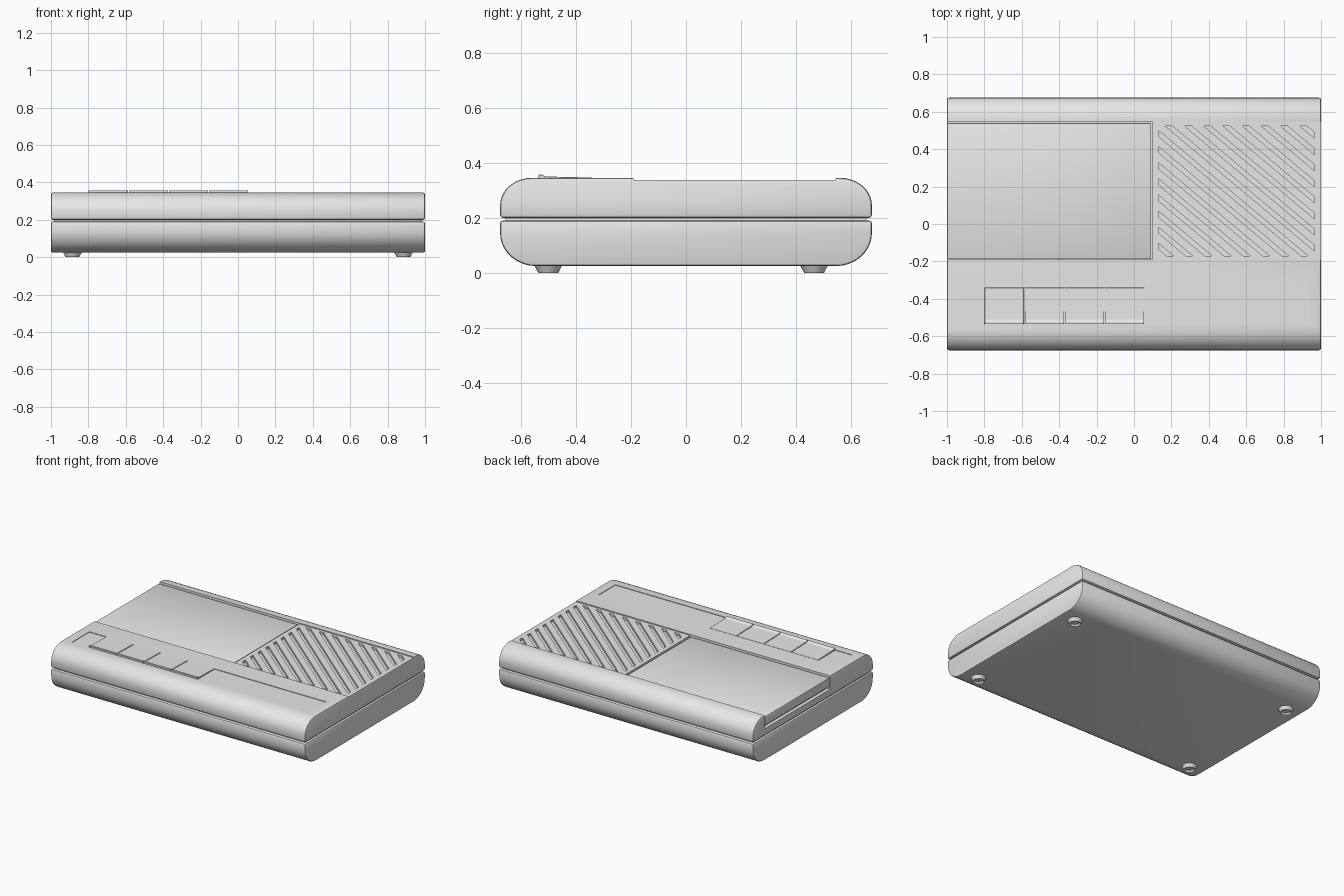
import bpy, bmesh, math
from mathutils import Vector

cube = bpy.data.objects.get("Cube")
if cube:
    bpy.data.objects.remove(cube, do_unlink=True)

grey = bpy.data.materials.new("plain_grey")
grey.use_nodes = True
COLOUR = (0.8, 0.8, 0.8, 1)
grey.diffuse_color = COLOUR
grey.node_tree.nodes["Principled BSDF"].inputs["Base Color"].default_value = COLOUR


def add_object(name, bm):
    bmesh.ops.recalc_face_normals(bm, faces=bm.faces)
    mesh = bpy.data.meshes.new(name)
    bm.to_mesh(mesh)
    bm.free()
    ob = bpy.data.objects.new(name, mesh)
    bpy.context.collection.objects.link(ob)
    mesh.materials.append(grey)
    return ob


def extrude_x(name, profile, x0, x1):
    """Solid from a (y, z) outline swept along x."""
    bm = bmesh.new()
    face = bm.faces.new([bm.verts.new((x0, y, z)) for y, z in profile])
    out = bmesh.ops.extrude_face_region(bm, geom=[face])
    moved = [v for v in out["geom"] if isinstance(v, bmesh.types.BMVert)]
    bmesh.ops.translate(bm, verts=moved, vec=(x1 - x0, 0, 0))
    return add_object(name, bm)


def box(name, x0, x1, y0, y1, z0, z1):
    return extrude_x(name, [(y0, z0), (y1, z0), (y1, z1), (y0, z1)], x0, x1)


def activate(ob):
    bpy.ops.object.select_all(action="DESELECT")
    ob.select_set(True)
    bpy.context.view_layer.objects.active = ob


def apply_modifier(ob, mod):
    activate(ob)
    bpy.ops.object.modifier_apply(modifier=mod.name)


def bevel(ob, width, segments=2):
    mod = ob.modifiers.new("bevel", "BEVEL")
    mod.width, mod.segments = width, segments
    mod.limit_method, mod.angle_limit = "ANGLE", math.radians(40)
    apply_modifier(ob, mod)


def cut(ob, *extents):
    cutter = box("cutter", *extents)
    mod = ob.modifiers.new("cut", "BOOLEAN")
    mod.operation, mod.solver, mod.object = "DIFFERENCE", "EXACT", cutter
    apply_modifier(ob, mod)
    bpy.data.objects.remove(cutter, do_unlink=True)


def smooth(ob):
    activate(ob)
    bpy.ops.object.shade_smooth_by_angle(angle=math.radians(30))


def shell_profile(z_seam, z_end, ry, rz, half=0.675, steps=10):
    """Straight at the seam, rounded front and back at the far side."""
    sign = 1 if z_end > z_seam else -1
    arc = []
    for i in range(steps + 1):
        a = math.pi / 2 * i / steps
        arc.append((half - ry + ry * math.cos(a), z_end - sign * rz * (1 - math.sin(a))))
    side = [(half, z_seam)] + arc
    return side + [(-y, z) for y, z in reversed(side)]


# Case halves and the recessed seam between them
lower = extrude_x("lower_case", shell_profile(0.19, 0.025, 0.13, 0.12), -1, 1)
bevel(lower, 0.01)
smooth(lower)
box("seam_band", -0.985, 0.985, -0.655, 0.655, 0.17, 0.22)

upper = extrude_x("upper_case", shell_profile(0.2, 0.345, 0.115, 0.1), -1, 1)
bevel(upper, 0.01)
BACK, FRONT, SPLIT = 0.545, -0.19, 0.1
cut(upper, -1.1, SPLIT, FRONT, BACK, 0.25, 0.5)           # lid well
cut(upper, SPLIT - 0.01, 1.1, FRONT, BACK, 0.338, 0.5)    # speaker step
cut(upper, 0.13, 0.965, -0.17, 0.525, 0.322, 0.5)         # grille recess
cut(upper, -0.93, 0.93, -0.535, -0.34, 0.341, 0.5)        # key panel recess
smooth(upper)

# Cassette lid with a shadow gap below its side edge
box("lid_base", -0.975, SPLIT - 0.02, FRONT + 0.01, BACK - 0.01, 0.245, 0.29)
lid = box("cassette_lid", -1, SPLIT - 0.008, FRONT + 0.005, BACK - 0.005, 0.27, 0.334)
bevel(lid, 0.006)
smooth(lid)

# Diagonal speaker ribs, trimmed to the grille rectangle
angle = math.radians(-40)
along = Vector((math.cos(angle), math.sin(angle), 0))
across = Vector((-along.y, along.x, 0))
x0, x1, y0, y1 = 0.13, 0.965, -0.17, 0.525
centre = Vector(((x0 + x1) / 2, (y0 + y1) / 2, 0))
limits = [((x0, 0, 0), (-1, 0, 0)), ((x1, 0, 0), (1, 0, 0)),
          ((0, y0, 0), (0, -1, 0)), ((0, y1, 0), (0, 1, 0))]
ribs = bmesh.new()
for i in range(-8, 9):
    middle = centre + across * i * 0.066
    corners = [middle + along * s + across * t
               for s, t in ((-1, -0.021), (1, -0.021), (1, 0.021), (-1, 0.021))]
    face = ribs.faces.new([ribs.verts.new(c + Vector((0, 0, 0.32))) for c in corners])
for point, normal in limits:
    bmesh.ops.bisect_plane(ribs, geom=ribs.verts[:] + ribs.edges[:] + ribs.faces[:],
                           plane_co=point, plane_no=normal, clear_outer=True)
out = bmesh.ops.extrude_face_region(ribs, geom=ribs.faces[:])
bmesh.ops.translate(ribs, vec=(0, 0, 0.018),
                    verts=[v for v in out["geom"] if isinstance(v, bmesh.types.BMVert)])
add_object("speaker_ribs", ribs)

# Four piano keys with raised front lips
key_outline = [(-0.535, 0.335), (-0.34, 0.335), (-0.34, 0.346),
               (-0.51, 0.35), (-0.525, 0.357), (-0.535, 0.357)]
pitch = 0.214
for i in range(4):
    left = -0.8 + i * pitch
    key = extrude_x("key_%d" % (i + 1), key_outline, left + 0.002, left + pitch - 0.002)
    bevel(key, 0.0015, 1)

# Tapered feet with hollow undersides
for x in (-0.885, 0.885):
    for y in (-0.5, 0.465):
        bm = bmesh.new()
        bmesh.ops.create_cone(bm, cap_ends=True, segments=24, radius1=0.036,
                              radius2=0.052, depth=0.03)
        bmesh.ops.translate(bm, verts=bm.verts, vec=(x, y, 0.015))
        bm.normal_update()
        sole = [f for f in bm.faces if f.normal.z < -0.9]
        bmesh.ops.inset_region(bm, faces=sole, thickness=0.01)
        bmesh.ops.translate(bm, verts=sole[0].verts[:], vec=(0, 0, 0.012))
        smooth(add_object("foot", bm))
